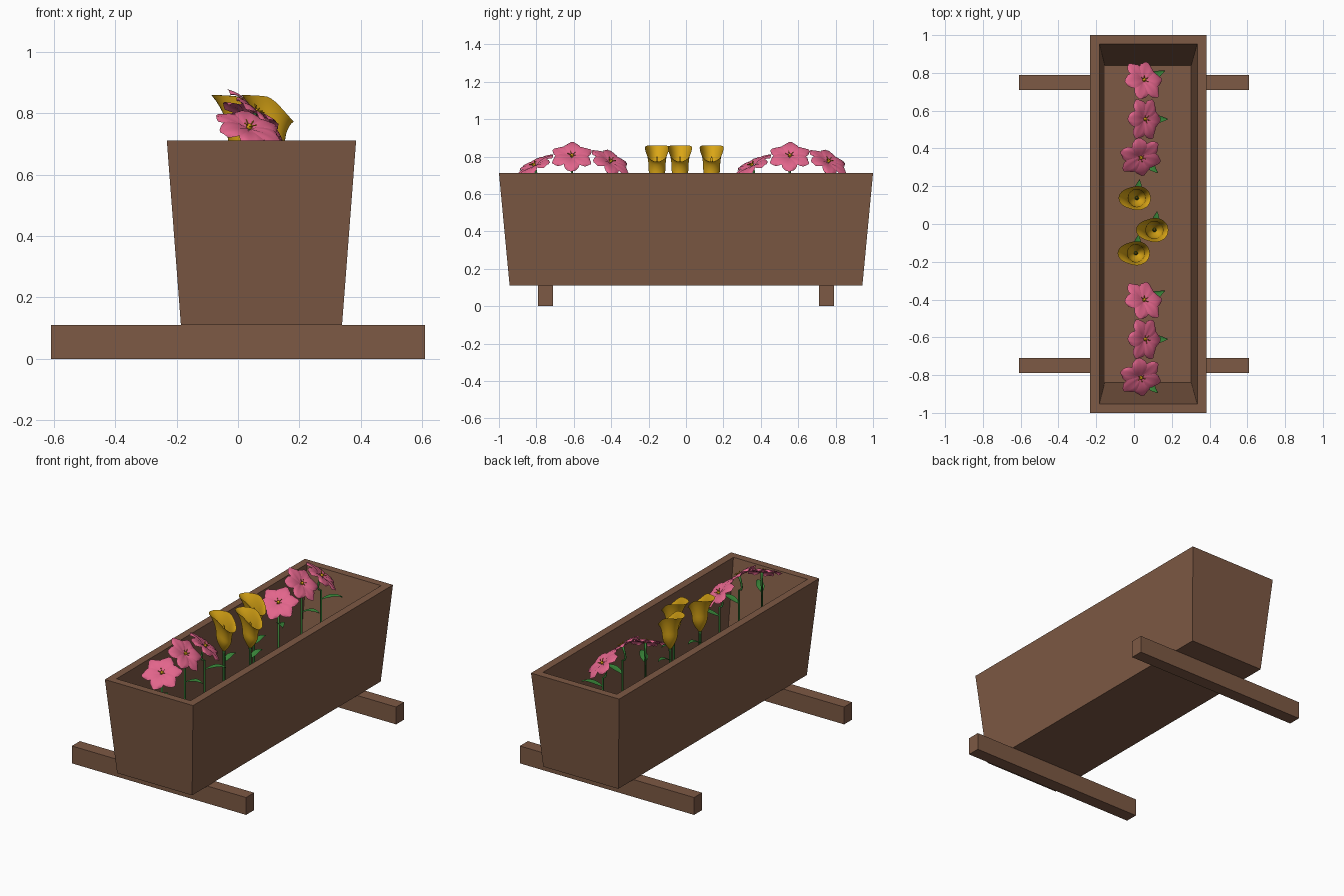
import bpy, bmesh, math
from mathutils import Vector, Matrix

if "Cube" in bpy.data.objects:
    bpy.data.objects.remove(bpy.data.objects["Cube"])


def mat(name, rgb):
    m = bpy.data.materials.new(name)
    m.diffuse_color = (*rgb, 1)
    m.use_nodes = True
    m.node_tree.nodes["Principled BSDF"].inputs["Base Color"].default_value = m.diffuse_color
    return m


WOOD = mat("brown wood", (0.205, 0.10, 0.058))
PINK = mat("pink petal", (0.76, 0.13, 0.26))
GOLD = mat("golden yellow", (0.70, 0.38, 0.008))
LEAF = mat("leaf green", (0.04, 0.23, 0.04))
STEM = mat("dark stem green", (0.02, 0.11, 0.02))
FLOOR = 0.17


def make(name, bm, material, smooth=False, matrix=None):
    me = bpy.data.meshes.new(name)
    if matrix:
        bm.transform(matrix)
    bm.to_mesh(me)
    bm.free()
    me.materials.append(material)
    for p in me.polygons:
        p.use_smooth = smooth
    ob = bpy.data.objects.new(name, me)
    bpy.context.collection.objects.link(ob)
    return ob


def grid(bm, rows):
    """Skin equal-length rows of points with quads."""
    vs = [[bm.verts.new(p) for p in r] for r in rows]
    for a, b in zip(vs, vs[1:]):
        for i in range(len(a) - 1):
            bm.faces.new((a[i], a[i + 1], b[i + 1], b[i]))


def tube(name, pts, radii, material, sides=8):
    bm = bmesh.new()
    rows = []
    for i, p in enumerate(pts):
        d = (pts[min(i + 1, len(pts) - 1)] - pts[max(i - 1, 0)]).normalized()
        u = d.cross(Vector((0.3, 1, 0.1))).normalized()
        v = d.cross(u)
        rows.append([p + radii[i] * (u * math.cos(a) + v * math.sin(a))
                     for a in [math.tau * k / sides for k in range(sides + 1)]])
    grid(bm, rows)
    bmesh.ops.remove_doubles(bm, verts=bm.verts, dist=1e-5)
    bmesh.ops.holes_fill(bm, edges=bm.edges)
    bmesh.ops.recalc_face_normals(bm, faces=bm.faces)
    make(name, bm, material, True)


def leaf(name, base, direction, length, width, material):
    """Pointed leaf that rises, then droops, with a folded midrib."""
    d = Vector((*direction, 0)).normalized()
    s = Vector((-d.y, d.x, 0))
    rows = []
    for i in range(9):
        t = i / 8
        w = 0.5 * width * math.sin(math.pi * t ** 0.8) + 0.001
        c = base + d * length * t + Vector((0, 0, 0.03 * math.sin(2.2 * t)))
        rows.append([c + s * w * k + Vector((0, 0, 0.006 * abs(k)))
                     for k in (-1, 0, 1)])
    bm = bmesh.new()
    grid(bm, rows)
    bmesh.ops.recalc_face_normals(bm, faces=bm.faces)
    make(name, bm, material, True)


# Tapered hollow planter box: outer bottom, outer rim, inner rim, inner floor
bm = bmesh.new()
rings = [(-0.186, 0.339, 0.943, 0.11), (-0.232, 0.385, 1.0, 0.712),
         (-0.183, 0.335, 0.953, 0.712), (-0.155, 0.303, 0.838, FLOOR)]
loops = [[bm.verts.new(p) for p in ((a, -y, z), (b, -y, z), (b, y, z), (a, y, z))]
         for a, b, y, z in rings]
for lo, hi in zip(loops, loops[1:]):
    for i in range(4):
        j = (i + 1) % 4
        bm.faces.new((lo[i], lo[j], hi[j], hi[i]))
bm.faces.new(loops[0][::-1])
bm.faces.new(loops[-1])
bmesh.ops.recalc_face_normals(bm, faces=bm.faces)
make("planter_box", bm, WOOD)

# Two support beams
for side, y in (("front", -0.75), ("back", 0.75)):
    bm = bmesh.new()
    bmesh.ops.create_cube(bm, size=1)
    make(f"{side}_support_beam", bm, WOOD, matrix=Matrix.Translation((0, y, 0.055))
         @ Matrix.Diagonal((1.22, 0.08, 0.11, 1)))


def pink_flower(tag, centre, normal, leaf_dir, spin):
    c, n = Vector(centre), Vector(normal).normalized()
    frame = Matrix.Translation(c) @ n.to_track_quat('Z', 'Y').to_matrix().to_4x4()
    # six notched, creased petals
    bm = bmesh.new()
    for k in range(6):
        rot = Matrix.Rotation(spin + math.tau * k / 6, 3, 'Z')
        rows = []
        for i in range(9):
            t = i / 8
            w = 0.006 + 0.036 * math.sin(math.pi * min(1, t ** 1.15 * 0.86)) ** 0.8
            row = []
            for j in range(-3, 4):
                u = j / 3
                r = 0.006 + 0.112 * t - 0.018 * u * u * t ** 3
                z = (0.016 * math.sin(math.pi * t * 0.75) - 0.012 * t * t
                     - 0.009 * u * u * t + 0.003 * (k % 2)
                     - 0.004 * max(0, 1 - abs(u) * 3))
                row.append(rot @ Vector((r, u * w, z)))
            rows.append(row)
        grid(bm, rows)
    make(f"pink_petals_{tag}", bm, PINK, True, frame)
    # yellow centre with fine stamens
    bm = bmesh.new()
    bmesh.ops.create_uvsphere(bm, u_segments=10, v_segments=6, radius=0.010,
                              matrix=Matrix.Translation((0, 0, 0.008)))
    for k in range(5):
        a = math.tau * (k + 0.5) / 5
        bmesh.ops.create_cone(bm, segments=5, radius1=0.002, radius2=0.002,
                              depth=0.024, cap_ends=True,
                              matrix=Matrix.Rotation(a, 4, 'Z')
                              @ Matrix.Translation((0.012, 0, 0.016))
                              @ Matrix.Rotation(1.0, 4, 'Y'))
    make(f"flower_centre_{tag}", bm, GOLD, True, frame)
    # stem that bends into the flower's back, and one leaf
    p1, p3 = Vector((c.x, c.y, c.z - 0.09)), c
    bend = [p1.lerp(p3, t) - n * 0.03 * math.sin(math.pi * t) for t in (0, .25, .5, .75, 1)]
    pts = [Vector((c.x, c.y, FLOOR - 0.01)), Vector((c.x, c.y, 0.4))] + bend
    tube(f"flower_stem_{tag}", pts, [0.006] * 6 + [0.008], LEAF)
    leaf(f"flower_leaf_{tag}", Vector((c.x, c.y, 0.62)), leaf_dir, 0.125, 0.045, LEAF)


# Pink flowers: the same trio at each end
for end, dy in (("front", 0), ("back", 1.165)):
    trio = [((0.035, -0.81, 0.75), (0.25, -0.45, 0.82), (0.75, -0.7), 0.2),
            ((0.055, -0.61, 0.80), (0.66, 0.0, 0.75), (1, 0.0), 0.5),
            ((0.05, -0.405, 0.77), (0.48, 0.42, 0.78), (0.9, 0.4), 0.0)]
    for i, (c, n, d, s) in enumerate(trio):
        pink_flower(f"{end}_{i + 1}", (c[0], c[1] + dy, c[2]), n, d, s)


def calla(tag, x, y):
    # funnel bloom: high pointed tip towards -x, low curled lip towards +x
    rows = []
    for i in range(13):
        t = i / 12
        row = []
        for k in range(33):
            a = math.tau * k / 32
            tip = (0.5 - 0.5 * math.cos(a))             # 1 at the -x side
            rad = 0.008 + 0.037 * math.sin(min(1, t * 2.2) * math.pi / 2)
            flare = max(0, t - 0.45) / 0.55
            rad += flare ** 2 * (0.017 + 0.012 * (1 - tip) ** 3 + 0.035 * tip ** 8)
            top = 0.785 + 0.075 * math.sin(math.pi / 2 * min(1, 1.5 * tip))
            z = 0.635 + (top - 0.635) * t - 0.012 * flare ** 5 * (1 - tip)
            row.append((x + rad * math.cos(a), y + rad * math.sin(a), z))
        rows.append(row)
    bm = bmesh.new()
    grid(bm, rows)
    bmesh.ops.remove_doubles(bm, verts=bm.verts, dist=1e-5)
    bmesh.ops.recalc_face_normals(bm, faces=bm.faces)
    make(f"yellow_bloom_{tag}", bm, GOLD, True)
    # inner spike, stem and leaf
    tube(f"bloom_spike_{tag}", [Vector((x, y, z)) for z in (0.64, 0.72, 0.79, 0.80)],
         [0.008, 0.008, 0.006, 0.002], GOLD)
    tube(f"bloom_stem_{tag}", [Vector((x, y, z)) for z in (FLOOR - 0.01, 0.4, 0.62, 0.645)],
         [0.009, 0.008, 0.008, 0.011], STEM)
    leaf(f"bloom_leaf_{tag}", Vector((x, y, 0.56)), (0.15, 1), 0.10, 0.04, LEAF)


# Three yellow blooms in the middle
for i, (x, y) in enumerate([(0.01, -0.155), (0.108, -0.032), (0.015, 0.137)]):
    calla(i + 1, x, y)
